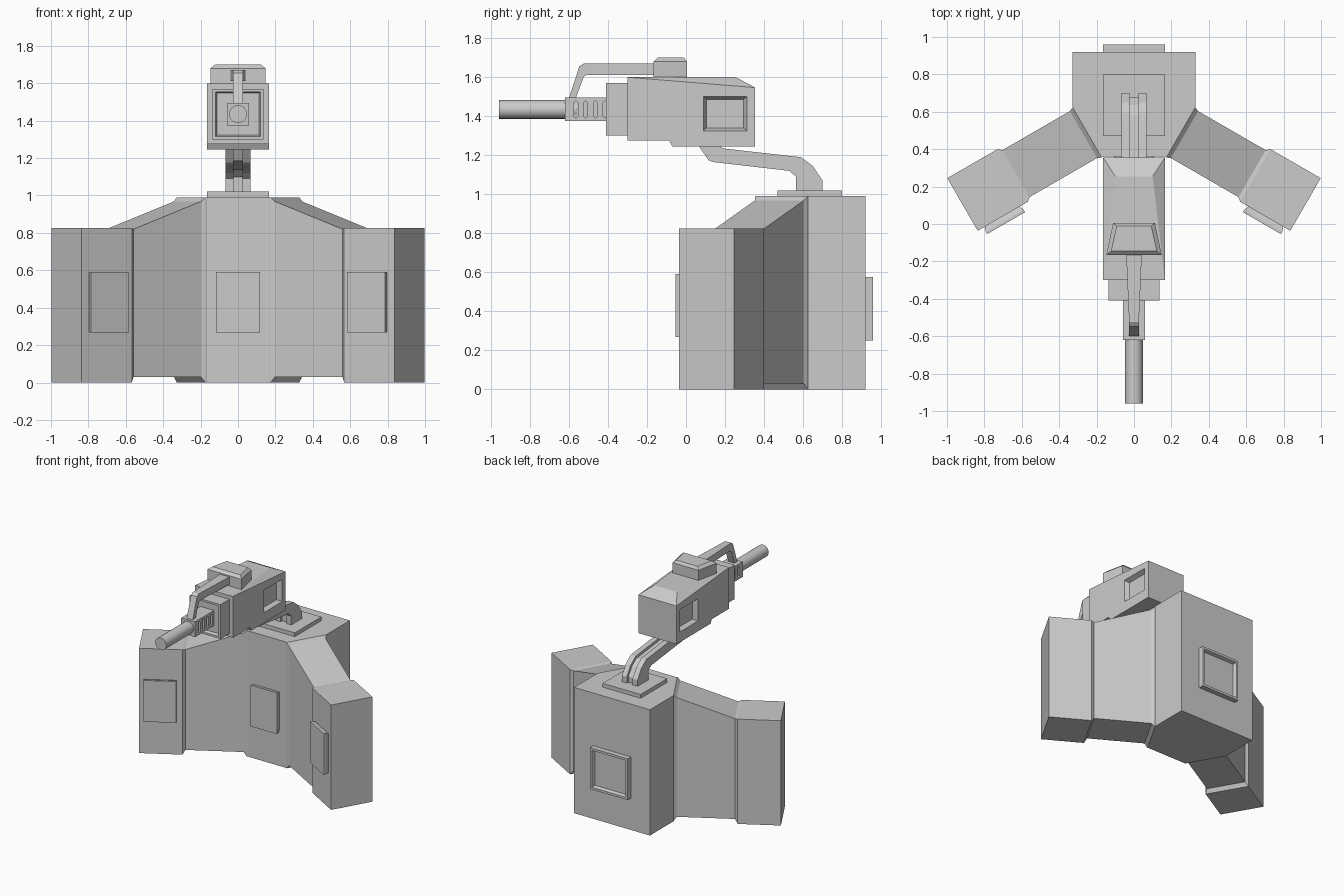
import bpy, bmesh, math
from mathutils import Matrix, Vector

if "Cube" in bpy.data.objects:
    bpy.data.objects.remove(bpy.data.objects["Cube"])


def make(name, bm, matrix=None):
    bmesh.ops.recalc_face_normals(bm, faces=bm.faces)
    me = bpy.data.meshes.new(name)
    if matrix:
        bm.transform(matrix)
        bmesh.ops.recalc_face_normals(bm, faces=bm.faces)
    bm.to_mesh(me)
    bm.free()
    ob = bpy.data.objects.new(name, me)
    bpy.context.collection.objects.link(ob)
    return ob


def loft(name, rings, matrix=None, inset=None):
    """Skin equal-sized rings and cap both ends; inset=(width, depth) recesses the last cap."""
    bm = bmesh.new()
    vs = [[bm.verts.new(p) for p in r] for r in rings]
    n = len(rings[0])
    for a, b in zip(vs, vs[1:]):
        for i in range(n):
            j = (i + 1) % n
            bm.faces.new((a[i], a[j], b[j], b[i]))
    bm.faces.new(vs[0])
    cap = bm.faces.new(vs[-1])
    bmesh.ops.recalc_face_normals(bm, faces=bm.faces)
    if inset:
        w, d = inset
        bmesh.ops.inset_region(bm, faces=[cap], thickness=w)
        bmesh.ops.inset_region(bm, faces=[cap], thickness=w * 0.5, depth=-d)
    return make(name, bm, matrix)


def rect_x(x, hy, z0, z1, cy=0):
    return [(x, cy - hy, z0), (x, cy + hy, z0), (x, cy + hy, z1), (x, cy - hy, z1)]


def rect_y(y, hx, z0, z1):
    return [(-hx, y, z0), (hx, y, z0), (hx, y, z1), (-hx, y, z1)]


def rect_z(z, hx, y0, y1):
    return [(-hx, y0, z), (hx, y0, z), (hx, y1, z), (-hx, y1, z)]


def side_profile(name, pts, x0, x1):
    return loft(name, [[(x, y, z) for y, z in pts] for x in (x0, x1)])


def cut(ob, cutters):
    bpy.context.view_layer.objects.active = ob
    for c in cutters:
        m = ob.modifiers.new("recess", 'BOOLEAN')
        m.operation = 'DIFFERENCE'
        m.solver = 'EXACT'
        m.object = c
        bpy.ops.object.modifier_apply(modifier=m.name)
        bpy.data.objects.remove(c)


# Central base block
foot = [(-.165, .36), (.165, .36), (.33, .63), (.33, .92), (-.33, .92), (-.33, .63)]
loft("base_block", [[(x, y, z) for x, y in foot] for z in (0, .99)])
loft("back_panel", [rect_y(.91, .165, .25, .575), rect_y(.96, .165, .25, .575)], inset=(.025, .025))
loft("front_panel", [rect_y(.37, .105, .28, .58), rect_y(.32, .117, .267, .592)])

# Angled wings, each with an end block and a front panel
for side, s in (("right", 1), ("left", -1)):
    m = Matrix.Diagonal((s, 1, 1, 1)) @ Matrix.Rotation(math.radians(-30), 4, 'Z')
    n = .549
    loft(side + "_wing", [rect_x(-.04, .155, 0, .99, n), rect_x(-.028, .155, 0, .99, n),
                          rect_x(-.005, .145, .03, .968, n), rect_x(.412, .145, .03, .82, n),
                          rect_x(.432, .1625, 0, .825, n), rect_x(.742, .1625, 0, .825, n)], m)
    loft(side + "_wing_panel", [rect_y(.395, .105, .28, .58), rect_y(.36, .117, .267, .592),
                                rect_y(.346, .117, .267, .592)],
         m @ Matrix.Translation((.59, 0, 0)))

# Mount plate and bent double neck
loft("mount_plate", [rect_z(.98, .165, .47, .80), rect_z(1.02, .165, .47, .80)])
neck = [(.70, 1.01), (.70, 1.07), (.65, 1.145), (.59, 1.19), (.19, 1.235), (.15, 1.27),
        (.05, 1.27), (.115, 1.175), (.14, 1.165), (.53, 1.12), (.565, 1.09), (.565, 1.01)]
side_profile("neck_bar_right", neck, .025, .068)
side_profile("neck_bar_left", neck, -.068, -.025)
web = [(.68, 1.01), (.68, 1.065), (.635, 1.13), (.58, 1.17), (.19, 1.215), (.15, 1.26),
       (.09, 1.26), (.13, 1.185), (.54, 1.14), (.585, 1.10), (.585, 1.01)]
side_profile("neck_web", web, -.025, .025)

# Gun housing: tapered rear roof, stepped belly
bm = bmesh.new()
lower = [(-.30, 1.275), (-.085, 1.275), (-.07, 1.245), (.355, 1.245), (.355, 1.547), (-.30, 1.60)]
L, R = ([bm.verts.new((x, y, z)) for y, z in lower] for x in (-.165, .165))
for i in range(4):
    bm.faces.new((L[i], L[i + 1], R[i + 1], R[i]))
bm.faces.new((L[5], L[0], R[0], R[5]))
bm.faces.new(L)
bm.faces.new(R)
tl, tr = bm.verts.new((-.10, .255, 1.60)), bm.verts.new((.10, .255, 1.60))
bm.faces.new((L[5], R[5], tr, tl))
bm.faces.new((L[4], R[4], tr, tl))
bm.faces.new((L[5], L[4], tl))
bm.faces.new((R[5], R[4], tr))
housing = make("gun_housing", bm)
cut(housing, [loft("cutter", [rect_x(s * .13, .095, 1.34, 1.487, .20),
                              rect_x(s * .166, .112, 1.325, 1.502, .20),
                              rect_x(s * .19, .112, 1.325, 1.502, .20)]) for s in (1, -1)])

# Recessed muzzle block
loft("muzzle_block", [rect_y(-.28, .135, 1.30, 1.57), rect_y(-.41, .135, 1.30, 1.57)], inset=(.022, .025))

# Slotted barrel collar
collar = loft("barrel_collar", [rect_y(-.36, .06, 1.375, 1.495), rect_y(-.62, .06, 1.375, 1.495)])
slots = []
for s in (1, -1):
    for k in range(4):
        y = -.565 + k * .05
        ring = [(y - .010, 1.40), (y, 1.39), (y + .010, 1.40), (y + .010, 1.47), (y, 1.48), (y - .010, 1.47)]
        slots.append(loft("cutter", [[(s * x, a, b) for a, b in ring] for x in (.04, .08)]))
cut(collar, slots)

# Barrel
bm = bmesh.new()
bmesh.ops.create_cone(bm, cap_ends=True, segments=24, radius1=.048, radius2=.048, depth=.40)
barrel = make("barrel", bm, Matrix.Translation((0, -.76, 1.435)) @ Matrix.Rotation(math.pi / 2, 4, 'X'))
for p in barrel.data.polygons:
    p.use_smooth = len(p.vertices) == 4
barrel.data.set_sharp_from_angle(angle=math.radians(40))


# Wedge-shaped top cap
def wedge(z, hf, hb, y0, y1):
    return [(-hf, y0, z), (hf, y0, z), (hb, y1, z), (-hb, y1, z)]


loft("top_cap", [wedge(1.59, .148, .112, -.167, .005), wedge(1.68, .148, .112, -.167, .005),
                 wedge(1.70, .122, .092, -.145, -.01)])

# Tapered feed pipe from the cap down to the collar
path = [((-.15, 1.67), (-.15, 1.612), .042), ((-.27, 1.67), (-.27, 1.612), .037),
        ((-.525, 1.67), (-.512, 1.612), .026), ((-.547, 1.655), (-.525, 1.60), .026),
        ((-.605, 1.48), (-.57, 1.48), .026)]
loft("feed_pipe", [[(-w, *a), (w, *a), (w, *b), (-w, *b)] for a, b, w in path])
